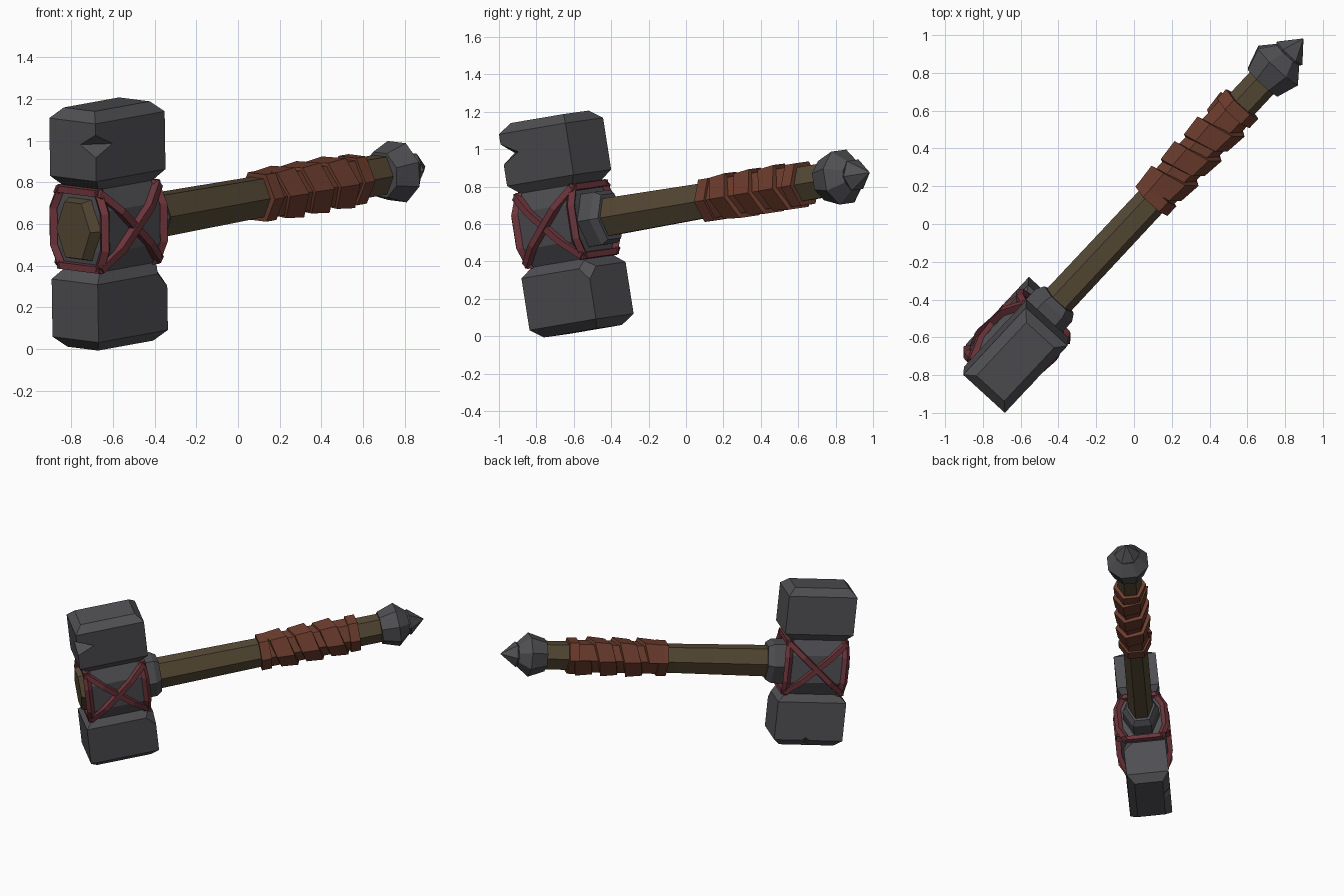
import bpy, bmesh, math
from mathutils import Vector, Matrix

if "Cube" in bpy.data.objects:
    bpy.data.objects.remove(bpy.data.objects["Cube"])

# Working frame: local x runs along the handle, z along the head, origin at the head centre
D = Vector((0.678, 0.725, 0.123)).normalized()
U = Vector((-0.025, -0.165, 0.986))
U = (U - D * U.dot(D)).normalized()
V = U.cross(D)
FRAME = Matrix((D, V, U)).transposed().to_4x4()
FRAME.translation = Vector((-0.62, -0.64, 0.60))


def material(name, rgb):
    m = bpy.data.materials.new(name)
    m.diffuse_color = (*rgb, 1)
    m.use_nodes = True
    m.node_tree.nodes["Principled BSDF"].inputs["Base Color"].default_value = m.diffuse_color
    return m


STONE = material("dark stone", (0.080, 0.080, 0.088))
WOOD = material("brown wood", (0.094, 0.068, 0.036))
LEATHER = material("red brown leather", (0.155, 0.047, 0.027))
STRAP = material("dark red strap", (0.155, 0.036, 0.045))


def finish(name, bm, mat):
    bmesh.ops.recalc_face_normals(bm, faces=bm.faces)
    me = bpy.data.meshes.new(name)
    bm.to_mesh(me)
    bm.free()
    me.materials.append(mat)
    ob = bpy.data.objects.new(name, me)
    bpy.context.collection.objects.link(ob)
    ob.matrix_world = FRAME
    return ob


def loft(rings):
    """Closed skin through a list of equally sized rings."""
    bm = bmesh.new()
    loops = [[bm.verts.new(p) for p in r] for r in rings]
    n = len(loops[0])
    for lo, hi in zip(loops, loops[1:]):
        for i in range(n):
            j = (i + 1) % n
            bm.faces.new((lo[i], lo[j], hi[j], hi[i]))
    bm.faces.new(loops[0][::-1])
    bm.faces.new(loops[-1])
    return bm


def rect(z, a, b):
    return [(-a, -b, z), (a, -b, z), (a, b, z), (-a, b, z)]


def ring(x, ry, rz, n=6, turn=0.0):
    return [(x, ry * math.cos(2 * math.pi * i / n + turn),
             rz * math.sin(2 * math.pi * i / n + turn)) for i in range(n)]


def turned(name, profile, mat, n=6, turn=0.0):
    return finish(name, loft([ring(*p, n, turn) for p in profile]), mat)


# Head: two chamfered blocks joined by a bulging neck
half = [(0.10, 0.20, 0.165), (0.20, 0.19, 0.115), (0.25, 0.245, 0.15),
        (0.53, 0.245, 0.15), (0.58, 0.195, 0.10)]
bm = loft([rect(-z, a, b) for z, a, b in reversed(half)] + [rect(*p) for p in half])
# Chipped corner of the lower block
chip = min(bm.verts, key=lambda v: (v.co - Vector((0.245, -0.15, -0.25))).length)
bmesh.ops.bevel(bm, geom=[chip], offset=0.065, segments=1, affect='VERTICES')
head = finish("hammer_head", bm, STONE)

# Notches cut into the head edges with diamond-shaped cutters
for i, (pos, size) in enumerate([((-0.245, -0.15, 0.42), (0.12, 0.10, 0.055)),
                                 ((0.02, 0.15, -0.57), (0.09, 0.06, 0.06))]):
    bm = bmesh.new()
    for s in (1, -1):
        tip = bm.verts.new((0, 0, s))
        base = [bm.verts.new(p) for p in ((1, 0, 0), (0, 1, 0), (-1, 0, 0), (0, -1, 0))]
        for k in range(4):
            bm.faces.new((base[k], base[(k + 1) % 4], tip))
    bmesh.ops.remove_doubles(bm, verts=bm.verts, dist=0.001)
    bmesh.ops.transform(bm, matrix=Matrix.Translation(pos) @ Matrix.Diagonal((*size, 1)), verts=bm.verts)
    cutter = finish("notch_cutter_%d" % i, bm, STONE)
    cutter.hide_render = True
    cutter.hide_set(True)
    mod = head.modifiers.new("notch", 'BOOLEAN')
    mod.operation = 'DIFFERENCE'
    mod.solver = 'EXACT'
    mod.object = cutter

# Handle, its butt behind the head, and the stone collar in front of it
turned("handle", [(0.1, 0.088, 0.12), (1.0, 0.086, 0.108), (1.95, 0.086, 0.105)], WOOD)
turned("handle_butt", [(-0.12, 0.145, 0.175), (-0.2, 0.14, 0.17), (-0.25, 0.11, 0.155)], WOOD)
turned("collar", [(0.15, 0.13, 0.165), (0.29, 0.13, 0.165), (0.33, 0.105, 0.14)], STONE)

# Pommel and its end spike
turned("pommel", [(1.92, 0.115, 0.115), (2.04, 0.155, 0.155), (2.12, 0.085, 0.085)],
       STONE, 8, math.pi / 8)
turned("pommel_spike", [(2.08, 0.06, 0.06), (2.13, 0.092, 0.092), (2.235, 0.003, 0.003)], STONE)

# Leather grip: sleeve, end bands and a spiral wrap
turned("grip_sleeve", [(1.06, 0.10, 0.117), (1.74, 0.10, 0.117)], LEATHER)
for i, x in enumerate((1.05, 1.69)):
    turned("grip_band_%d" % i, [(x, 0.116, 0.132), (x + 0.07, 0.116, 0.132)], LEATHER)
pitch, turns, rings = 0.18, 3, []
for i in range(6 * turns + 1):
    t = i * math.pi / 3
    x = 1.13 + pitch * i / 6
    rings.append([(x + dx, (0.09 + r) * math.cos(t), (0.106 + r) * math.sin(t))
                  for dx, r in ((-0.065, 0), (-0.06, 0.026), (0.06, 0.038), (0.065, 0))])
finish("grip_wrap", loft(rings), LEATHER)


def strap(name, points, normal, width=0.045, thick=0.036):
    """Flat band along a path, lying on a surface with the given outward direction."""
    pts, nor = [Vector(p) for p in points], Vector(normal).normalized()
    rs = []
    for i, p in enumerate(pts):
        t = (pts[min(i + 1, len(pts) - 1)] - pts[max(i - 1, 0)]).normalized()
        side = t.cross(nor).normalized() * width / 2
        up = nor * thick / 2
        rs.append([p + side - up, p + side * 0.8 + up, p - side * 0.8 + up, p - side - up])
    finish(name, loft(rs), STRAP)


# Straps: a cross on each broad side, uprights on the corners, bars across the ends
for s, side in ((-1, "front"), (1, "back")):
    for k in (-1, 1):
        b = 0.178 + 0.004 * k
        strap("cross_strap_%s_%d" % (side, k),
              [(-0.21, s * 0.135, -k * 0.185), (-0.10, s * b, -k * 0.09),
               (0.10, s * b, k * 0.09), (0.21, s * 0.135, k * 0.185)], (0, s, 0))
        strap("corner_strap_%s_%d" % (side, k),
              [(k * 0.2, s * 0.118, 0.20), (k * 0.207, s * 0.168, 0.09),
               (k * 0.207, s * 0.168, -0.09), (k * 0.2, s * 0.118, -0.20)], (k, s, 0))
for k in (-1, 1):
    for z in (-0.185, 0.185):
        strap("end_strap_%d_%s" % (k, "top" if z > 0 else "bottom"),
              [(k * 0.205, -0.135, z), (k * 0.205, 0.135, z)], (k, 0, 0), 0.04)
